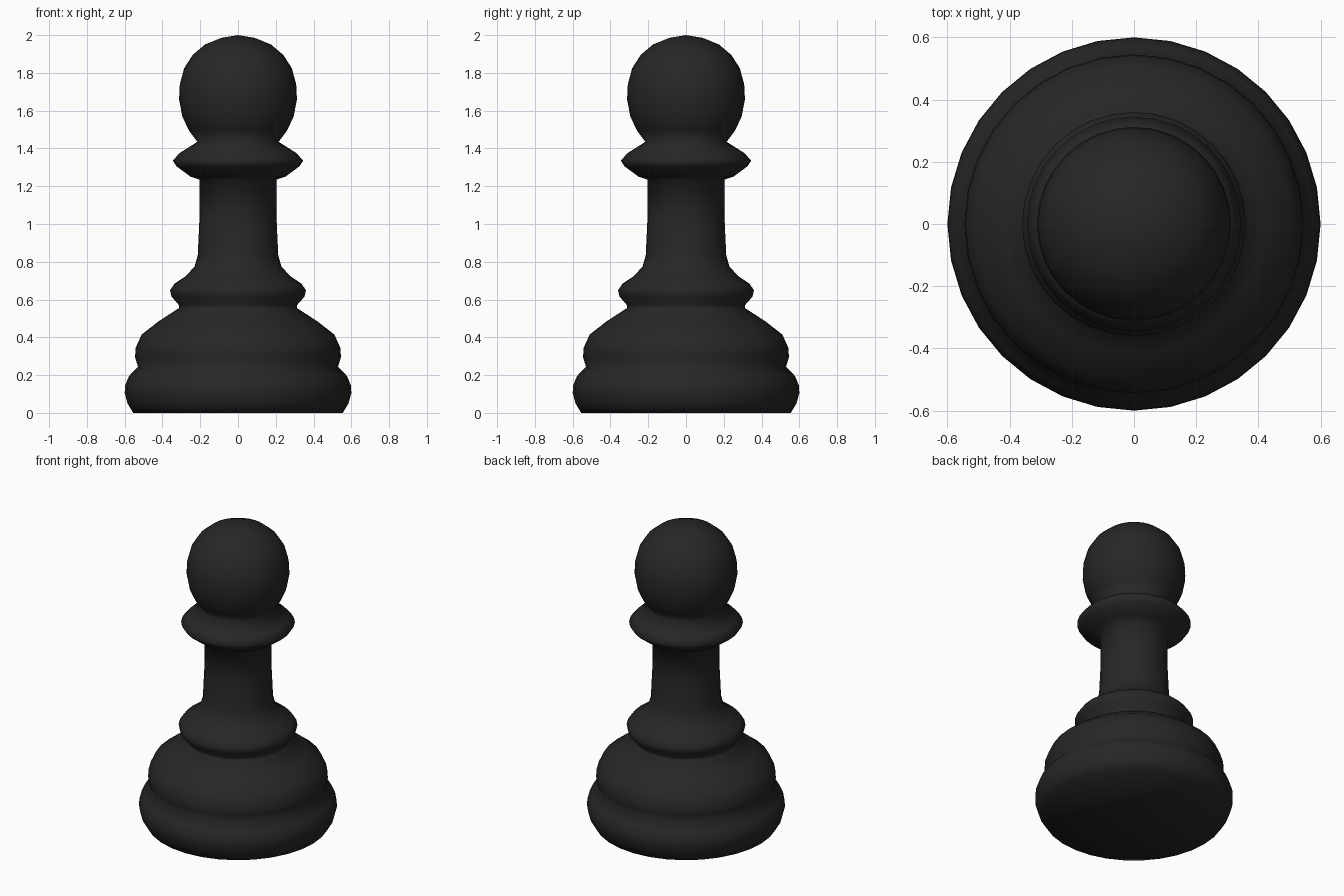
import bpy, bmesh, math

if "Cube" in bpy.data.objects:
    bpy.data.objects.remove(bpy.data.objects["Cube"])

SIDES = 32

# Half-profile (radius, height) from the foot to the crown
base = [(0.555, 0), (0.585, 0.05), (0.6, 0.105), (0.598, 0.145), (0.577, 0.195), (0.53, 0.245),
        (0.545, 0.295), (0.542, 0.345), (0.51, 0.415), (0.42, 0.485), (0.312, 0.555)]
lower_collar = [(0.312, 0.57), (0.352, 0.615), (0.36, 0.65), (0.335, 0.685), (0.275, 0.725)]
stem = [(0.23, 0.775), (0.213, 0.835), (0.204, 1.03), (0.203, 1.235)]
upper_collar = [(0.25, 1.25), (0.325, 1.305), (0.345, 1.335), (0.31, 1.375), (0.215, 1.435)]
head = [(0.26, 1.495), (0.295, 1.57), (0.312, 1.66), (0.308, 1.74), (0.285, 1.825),
        (0.24, 1.895), (0.175, 1.95), (0.09, 1.985), (0, 2.0)]
profile = [(0, 0)] + base + lower_collar + stem + upper_collar + head

# Turn the profile around the z axis
bm = bmesh.new()
verts = [bm.verts.new((r, 0, z)) for r, z in profile]
edges = [bm.edges.new(pair) for pair in zip(verts, verts[1:])]
bmesh.ops.spin(bm, geom=verts + edges, cent=(0, 0, 0), axis=(0, 0, 1),
               angle=math.tau, steps=SIDES, use_duplicate=False)
bmesh.ops.remove_doubles(bm, verts=bm.verts, dist=1e-4)
bmesh.ops.recalc_face_normals(bm, faces=bm.faces)
mesh = bpy.data.meshes.new("pawn")
bm.to_mesh(mesh)
bm.free()
pawn = bpy.data.objects.new("pawn", mesh)
bpy.context.collection.objects.link(pawn)
mesh.shade_smooth()

# Black finish
black = bpy.data.materials.new("black")
black.diffuse_color = (0.02, 0.02, 0.02, 1)
black.use_nodes = True
black.node_tree.nodes["Principled BSDF"].inputs["Base Color"].default_value = black.diffuse_color
mesh.materials.append(black)
